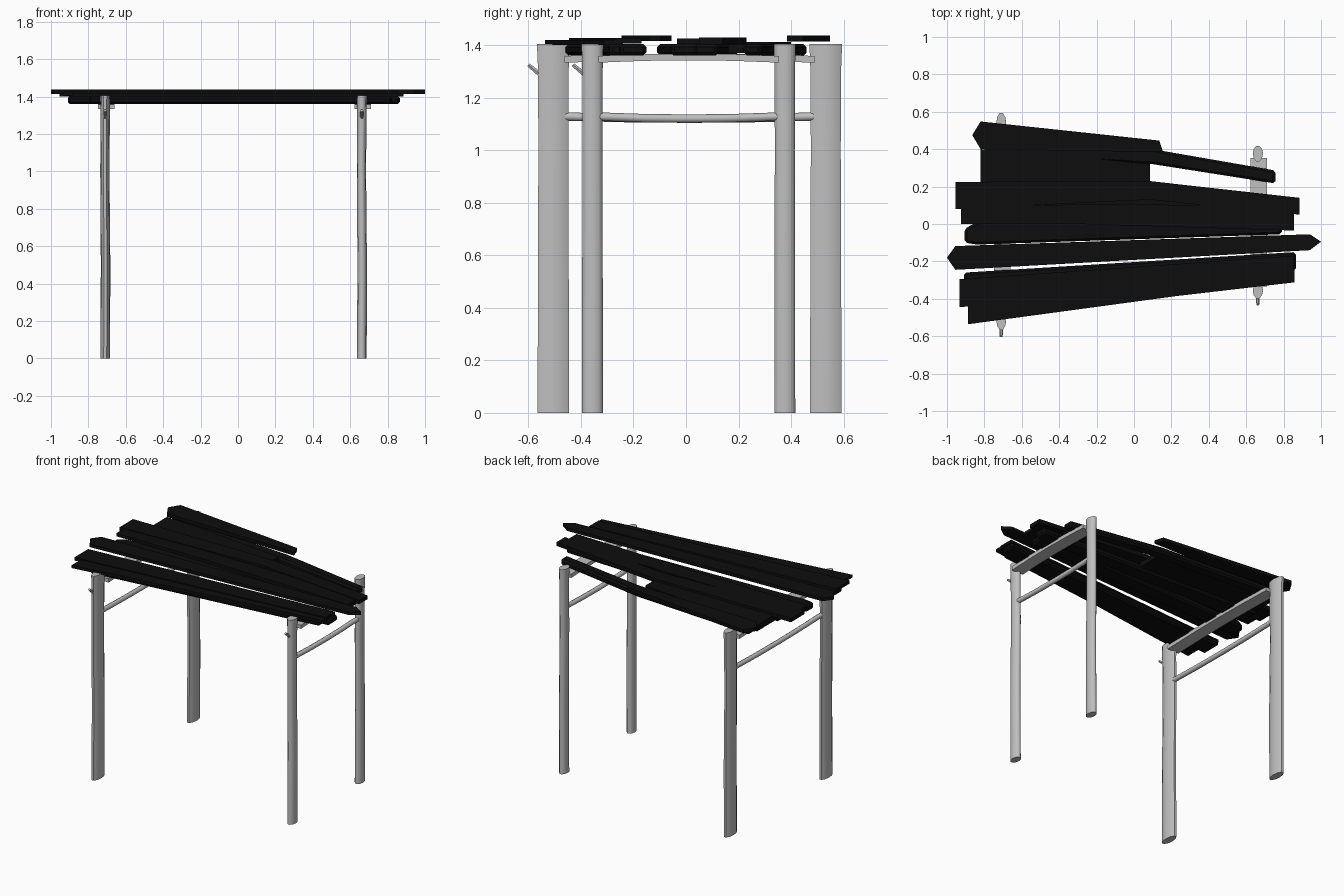
import bpy
import bmesh
from math import cos, sin, pi, radians
from mathutils import Vector

cube = bpy.data.objects.get("Cube")
if cube:
    bpy.data.objects.remove(cube, do_unlink=True)


def make_material(name, color):
    mat = bpy.data.materials.new(name)
    mat.use_nodes = True
    mat.diffuse_color = color
    bsdf = next(n for n in mat.node_tree.nodes if n.type == 'BSDF_PRINCIPLED')
    bsdf.inputs["Base Color"].default_value = color
    bsdf.inputs["Roughness"].default_value = 0.8
    return mat


GREY = make_material("pale grey wood", (0.52, 0.52, 0.52, 1))
BLACK = make_material("black wood", (0.004, 0.004, 0.004, 1))
X, Y, Z = Vector((1, 0, 0)), Vector((0, 1, 0)), Vector((0, 0, 1))


def finish(bm, name, mat):
    bmesh.ops.recalc_face_normals(bm, faces=bm.faces)
    mesh = bpy.data.meshes.new(name)
    bm.to_mesh(mesh)
    bm.free()
    mesh.materials.append(mat)
    obj = bpy.data.objects.new(name, mesh)
    bpy.context.collection.objects.link(obj)
    return obj


def smooth(obj):
    bpy.ops.object.select_all(action='DESELECT')
    obj.select_set(True)
    bpy.context.view_layer.objects.active = obj
    bpy.ops.object.shade_smooth_by_angle(angle=radians(50))


def loft(name, stations, u, v, sides=8, turn=0.0):
    """Skin elliptical rings (centre, radius along u, radius along v)."""
    bm = bmesh.new()
    rings = []
    for centre, ru, rv in stations:
        ring = []
        for i in range(sides):
            a = turn + 2 * pi * i / sides
            ring.append(bm.verts.new(Vector(centre) + u * ru * cos(a) + v * rv * sin(a)))
        rings.append(ring)
    for low, high in zip(rings, rings[1:]):
        for i in range(sides):
            j = (i + 1) % sides
            bm.faces.new((low[i], low[j], high[j], high[i]))
    bm.faces.new(rings[0])
    bm.faces.new(rings[-1])
    return finish(bm, name, GREY)


def plank(name, stations, bottom, top, left_tip=None, right_tip=None, chamfer=0.0):
    """Board outlined by (x, front y, back y) stations, with optional pointed ends."""
    outline = [(x, front) for x, front, back in stations]
    if right_tip:
        outline.append(right_tip)
    outline += [(x, back) for x, front, back in reversed(stations)]
    if left_tip:
        outline.append(left_tip)
    bm = bmesh.new()
    face = bm.faces.new([bm.verts.new((x, y, bottom)) for x, y in outline])
    extruded = bmesh.ops.extrude_face_region(bm, geom=[face])
    verts = [g for g in extruded["geom"] if isinstance(g, bmesh.types.BMVert)]
    bmesh.ops.translate(bm, verts=verts, vec=Z * (top - bottom))
    obj = finish(bm, name, BLACK)
    if chamfer:
        mod = obj.modifiers.new("chamfer", 'BEVEL')
        mod.width = chamfer
        mod.segments = 1
    return obj


# Posts: oval trunks with slightly uneven outlines
def post(name, x, y, ry):
    rings = [(0, 1, 0), (0.5, 0.98, 0.002), (1.0, 0.95, -0.002), (1.3, 0.97, 0), (1.405, 1.04, 0)]
    smooth(loft(name, [((x + dx, y, z), 0.026 * s, ry * s) for z, s, dx in rings], X, Y, 10))


# Each end frame: two posts, a round rail, a flat beam and a branch stub
def end_frame(side, x, front, back, ry):
    post(side + "_front_post", x, front, ry)
    post(side + "_back_post", x, back, ry)
    middle = (front + back) / 2
    reach = (back - front) / 2 - ry + 0.02
    spread = (-1, -0.5, 0, 0.5, 1)
    rail = [((x, middle + t * reach, 1.12 + 0.008 * t * t), 0.016, 0.016) for t in spread]
    smooth(loft(side + "_rail", rail, X, Z))
    beam = [((x + 0.006, middle + t * reach, 1.355 - 0.009 * t * t), 0.062, 0.018) for t in spread]
    loft(side + "_beam", beam, X, Z, 4, pi / 4)
    start = Vector((x, front - ry + 0.01, 1.29))
    stub = [(start, 0.01, 0.01), (start + Vector((0, -0.042, 0.035)), 0.008, 0.008)]
    smooth(loft(side + "_branch_stub", stub, X, (Y + Z).normalized(), 6))


end_frame("right", -0.71, -0.505, 0.532, 0.063)
end_frame("left", 0.662, -0.356, 0.376, 0.042)

# Lower layer of chamfered boards
LOW, HIGH, CUT = 1.36, 1.404, 0.012
plank("lower_back_board", [(-0.8, 0.37, 0.46), (0.1, 0.32, 0.4), (0.756, 0.217, 0.286)],
      LOW, HIGH, chamfer=CUT)
plank("lower_short_board", [(-0.82, 0.2, 0.4), (-0.55, 0.2, 0.385), (0.085, 0.16, 0.32)],
      LOW + 0.01, HIGH + 0.008)
plank("lower_inner_board", [(-0.84, 0.06, 0.2), (0.83, 0.03, 0.12)], LOW, HIGH, chamfer=CUT)
plank("lower_middle_board", [(-0.905, -0.1, -0.025), (-0.84, -0.11, 0.01), (0.79, -0.055, 0.06)],
      LOW, HIGH, chamfer=CUT)
plank("lower_front_board", [(-0.91, -0.4, -0.26), (0.865, -0.25, -0.15)], LOW, HIGH, chamfer=CUT)
plank("lower_edge_board", [(-0.8, -0.47, -0.36), (0.82, -0.29, -0.2)], LOW, HIGH, chamfer=CUT)

# Upper layer of flat boards
plank("upper_back_board", [(-0.82, 0.4, 0.548), (0.135, 0.385, 0.446)], 1.413, 1.437,
      left_tip=(-0.865, 0.475), right_tip=(0.155, 0.385))
plank("upper_bent_board", [(-0.955, 0.08, 0.225), (0.08, 0.13, 0.23), (0.885, 0.05, 0.14)],
      1.402, 1.428)
plank("upper_middle_board", [(-0.925, 0, 0.09), (-0.3, 0, 0.105), (0.855, -0.035, 0.1)],
      1.404, 1.425)
plank("upper_pointed_board", [(-0.955, -0.245, -0.118), (0.94, -0.14, -0.055)], 1.415, 1.437,
      left_tip=(-1, -0.18), right_tip=(1, -0.095))
plank("upper_front_board", [(-0.932, -0.445, -0.295), (0.855, -0.27, -0.17)], 1.406, 1.427)
plank("upper_edge_board", [(-0.888, -0.536, -0.435), (0.23, -0.385, -0.305), (0.858, -0.312, -0.24)],
      1.4, 1.42)
